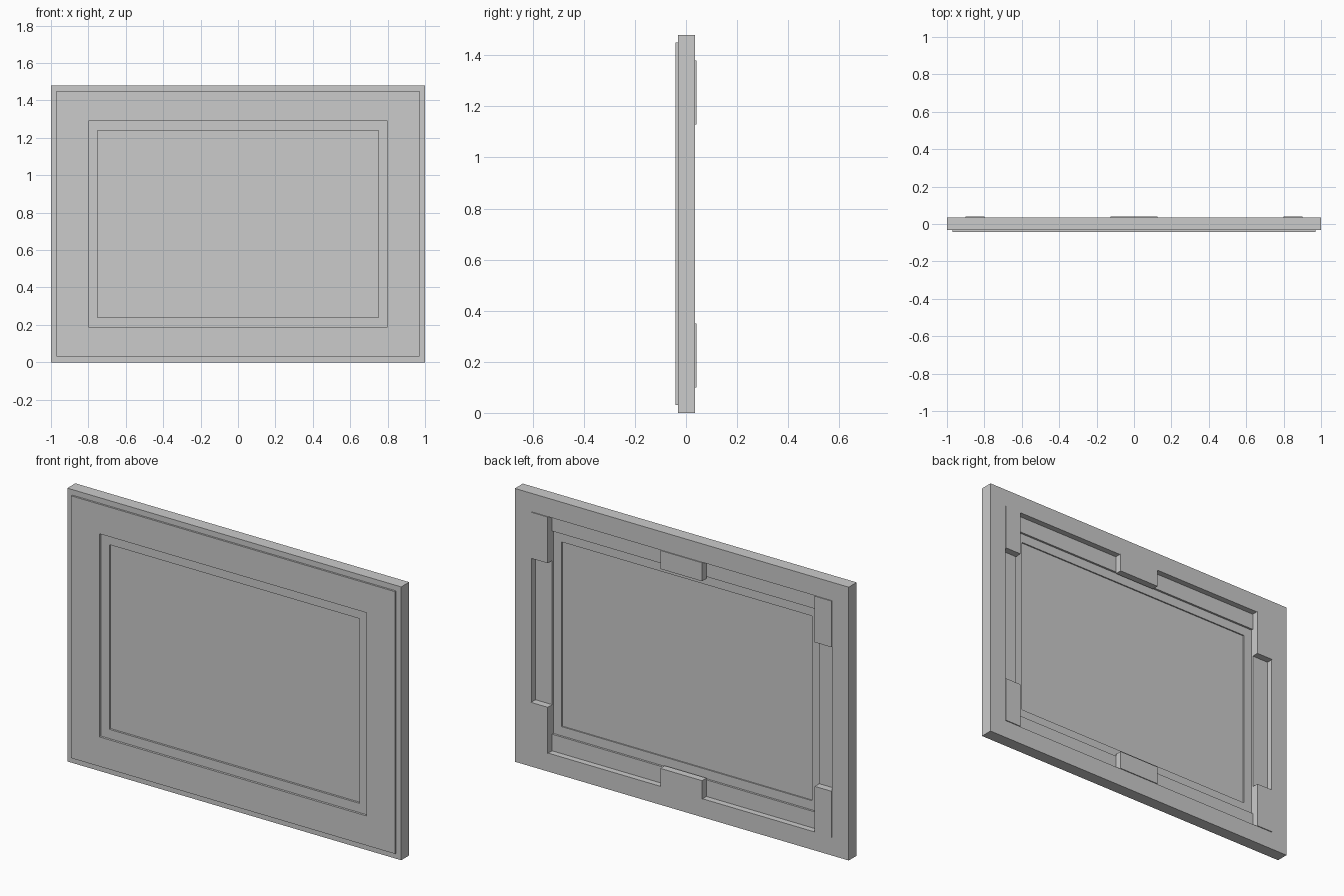
import bpy, bmesh

if "Cube" in bpy.data.objects:
    bpy.data.objects.remove(bpy.data.objects["Cube"])

MID = 0.74  # height of the centre line


def add_object(name, bm):
    bmesh.ops.recalc_face_normals(bm, faces=bm.faces)
    mesh = bpy.data.meshes.new(name)
    bm.to_mesh(mesh)
    bm.free()
    obj = bpy.data.objects.new(name, mesh)
    bpy.context.collection.objects.link(obj)
    return obj


def ring(name, profile):
    """Closed profile of (half width, half height, y) carried round a rectangle."""
    bm = bmesh.new()
    loops = [[bm.verts.new((sx * w, y, MID + sz * h))
              for sx, sz in ((-1, -1), (1, -1), (1, 1), (-1, 1))]
             for w, h, y in profile]
    for i, a in enumerate(loops):
        b = loops[(i + 1) % len(loops)]
        for k in range(4):
            n = (k + 1) % 4
            bm.faces.new((a[k], a[n], b[n], b[k]))
    return add_object(name, bm)


def box(name, x, y, z):
    """Box from (min, max) pairs."""
    bm = bmesh.new()
    bmesh.ops.create_cube(bm, size=1)
    for v in bm.verts:
        v.co = [r[0] if c < 0 else r[1] for c, r in zip(v.co, (x, y, z))]
    return add_object(name, bm)


# Frame: raised front face, through opening and wide pocket at the back
FLOOR, BACK = 0.003, 0.036
ring("frame", [
    (1.0, 0.74, -0.032), (0.97, 0.71, -0.032), (0.97, 0.71, -0.042),
    (0.8, 0.55, -0.042), (0.8, 0.55, FLOOR), (0.9, 0.64, FLOOR),
    (0.9, 0.64, BACK), (1.0, 0.74, BACK)])

# Inner border sitting in the opening
ring("inner_border", [
    (0.8, 0.55, -0.030), (0.75, 0.50, -0.030),
    (0.75, 0.50, -0.008), (0.8, 0.55, -0.008)])

# Thin panel inside the border
box("panel", (-0.75, 0.75), (-0.019, -0.015), (MID - 0.5, MID + 0.5))

# Retaining blocks in the pocket: four corners plus top and bottom centre
DEPTH = (FLOOR, 0.041)
for z_name, z_long, z_short in (("lower", (0.10, 0.35), (0.10, 0.20)),
                                ("upper", (1.13, 1.38), (1.28, 1.38))):
    box(z_name + "_left_block", (-0.9, -0.8), DEPTH, z_long)
    box(z_name + "_right_block", (0.8, 0.9), DEPTH, z_long)
    box(z_name + "_centre_block", (-0.125, 0.125), DEPTH, z_short)
